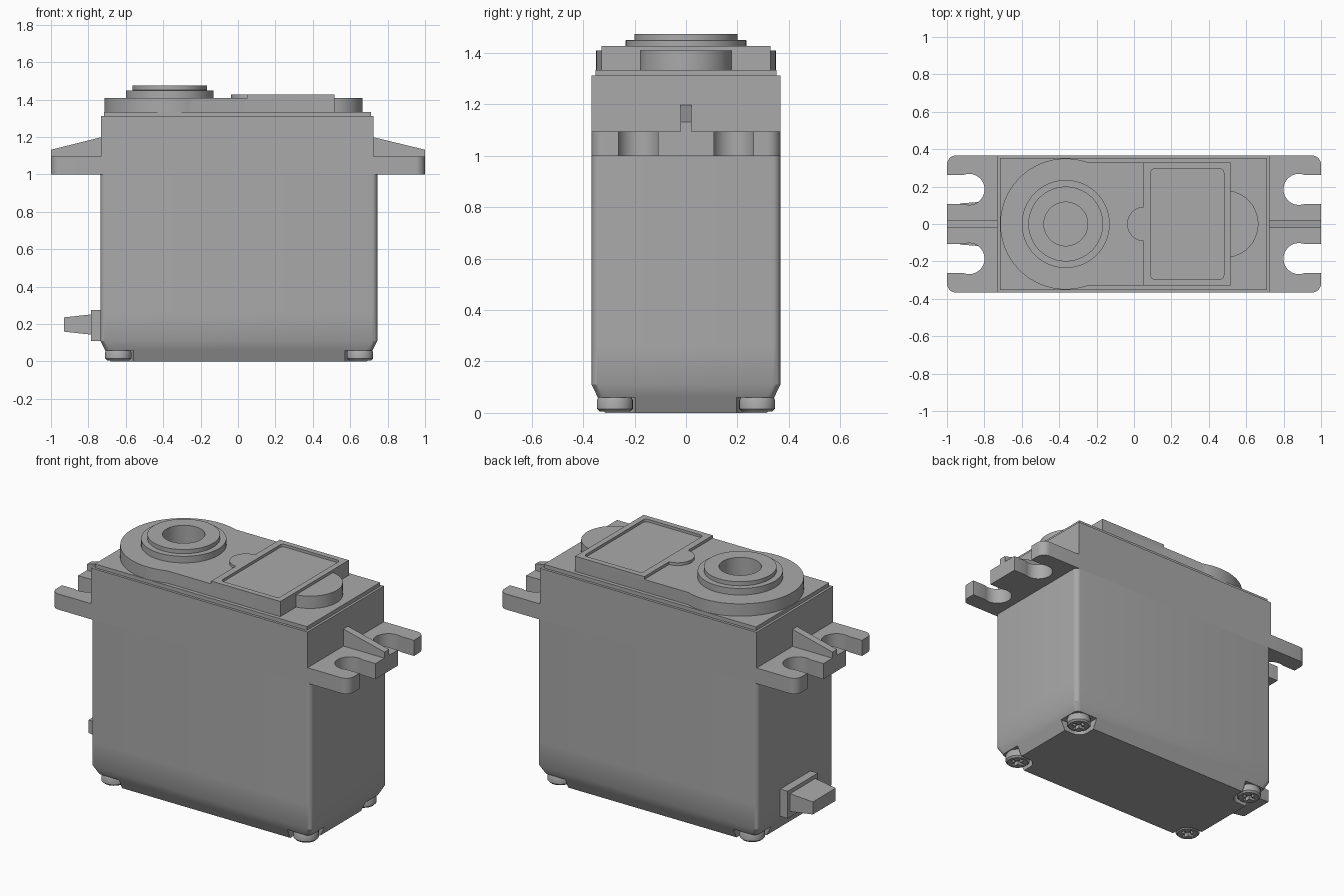
import bpy, bmesh
from math import cos, sin, pi, radians

if "Cube" in bpy.data.objects:
    bpy.data.objects.remove(bpy.data.objects["Cube"])

grey = bpy.data.materials.new("plain grey")
grey.use_nodes = True
grey.diffuse_color = (0.4, 0.4, 0.4, 1)
grey.node_tree.nodes["Principled BSDF"].inputs["Base Color"].default_value = (0.4, 0.4, 0.4, 1)


def arc(cx, cy, r, a0, a1, n=24):
    """Points along an arc, angles in degrees."""
    return [(cx + r * cos(radians(a0 + (a1 - a0) * i / n)),
             cy + r * sin(radians(a0 + (a1 - a0) * i / n))) for i in range(n + 1)]


def circle(cx, cy, r, n=64):
    return arc(cx, cy, r, 0, 360, n)[:-1]


def rect(x0, x1, y0, y1, r=0.0):
    """Rectangle outline, with rounded corners when r is given."""
    if not r:
        return [(x0, y0), (x1, y0), (x1, y1), (x0, y1)]
    pts = []
    for x, y, a in ((x1 - r, y1 - r, 0), (x0 + r, y1 - r, 90),
                    (x0 + r, y0 + r, 180), (x1 - r, y0 + r, 270)):
        pts += arc(x, y, r, a, a + 90, 6)
    return pts


def loft(name, *layers):
    """Solid through (outline, height) layers, capped at both ends."""
    bm = bmesh.new()
    rings = [[bm.verts.new((x, y, z)) for x, y in pts] for pts, z in layers]
    n = len(rings[0])
    for a, b in zip(rings, rings[1:]):
        for i in range(n):
            j = (i + 1) % n
            bm.faces.new((a[i], a[j], b[j], b[i]))
    bm.faces.new(rings[0][::-1])
    bm.faces.new(rings[-1])
    bmesh.ops.recalc_face_normals(bm, faces=bm.faces)
    mesh = bpy.data.meshes.new(name)
    bm.to_mesh(mesh)
    bm.free()
    mesh.materials.append(grey)
    ob = bpy.data.objects.new(name, mesh)
    bpy.context.collection.objects.link(ob)
    return ob


def prism(name, pts, z0, z1):
    return loft(name, (pts, z0), (pts, z1))


def cut(target, *cutters):
    """Subtract the cutters, bake the result and discard them."""
    for c in cutters:
        mod = target.modifiers.new("cut", 'BOOLEAN')
        mod.operation, mod.solver, mod.object = 'DIFFERENCE', 'EXACT', c
        c.hide_render = True
    deps = bpy.context.evaluated_depsgraph_get()
    baked = bpy.data.meshes.new_from_object(target.evaluated_get(deps))
    target.modifiers.clear()
    target.data = baked
    for c in cutters:
        bpy.data.objects.remove(c)


parts = []

# Middle case
parts.append(prism("middle_case", rect(-0.735, 0.745, -0.367, 0.367, 0.03), 0.26, 1.0))

# Bottom case with tapered foot and open corner pockets for the screws
foot = rect(-0.735, 0.745, -0.367, 0.367, 0.03)
base = loft("bottom_case", (rect(-0.68, 0.69, -0.315, 0.315, 0.03), 0), (foot, 0.11), (foot, 0.26))
screws = [(x, y) for x in (-0.64, 0.652) for y in (-0.277, 0.277)]
pockets = []
for x, y in screws:
    sx, sy = (1 if x > 0 else -1), (1 if y > 0 else -1)
    xs = sorted((x - sx * 0.08, x + sx * 0.3))
    ys = sorted((y - sy * 0.08, y + sy * 0.3))
    pockets.append(prism("pocket", rect(*xs, *ys, 0.06), -0.1, 0.06))
cut(base, *pockets)
parts.append(base)

# Corner screws with cross recesses
for x, y in screws:
    s = loft("case_screw", (circle(x, y, 0.06, 32), 0.006), (circle(x, y, 0.07, 32), 0.016),
             (circle(x, y, 0.07, 32), 0.05), (circle(x, y, 0.062, 32), 0.064))
    a, b = 0.042, 0.011
    cross = [(a, -b), (a, b), (b, b), (b, a), (-b, a), (-b, b),
             (-a, b), (-a, -b), (-b, -b), (-b, -a), (b, -a), (b, -b)]
    cut(s, prism("cross", [(x + u, y + v) for u, v in cross], -0.02, 0.03))
    parts.append(s)

# Top case and the lip above it
parts.append(prism("top_case", rect(-0.732, 0.725, -0.367, 0.367), 1.0, 1.312))
parts.append(prism("top_lip", rect(-0.717, 0.71, -0.352, 0.352), 1.312, 1.335))

# Mounting tabs with keyhole slots, and a sloping rib on each
for side, inner in ((1, 0.72), (-1, -0.727)):
    def slot(y):
        return [(1.0, y - 0.077)] + arc(0.882, y, 0.083, -68, -292, 28) + [(1.0, y + 0.077)]
    edge = arc(0.95, -0.317, 0.05, -90, 0, 8) + slot(-0.185) + slot(0.185) \
        + arc(0.95, 0.317, 0.05, 0, 90, 8)
    pts = [(inner, -0.367)] + [(side * x, y) for x, y in edge] + [(inner, 0.367)]
    parts.append(prism("mounting_tab", pts, 1.0, 1.095))
    rib = prism("tab_rib", rect(*sorted((inner, side)), -0.022, 0.022), 1.09, 1.2)
    for v in rib.data.vertices:
        if abs(v.co.x) > 0.99 and v.co.z > 1.1:
            v.co.z = 1.132
    parts.append(rib)

# Gear cover with a round end, and the half round bump at the other end
SHAFT = -0.365
cover = prism("gear_cover", arc(SHAFT, 0, 0.35, 70, 290, 64) + [(0.515, -0.329), (0.515, 0.329)],
              1.335, 1.41)
cut(cover, prism("hole", circle(SHAFT, 0, 0.117), 1.3, 1.6))
parts.append(cover)
parts.append(prism("end_bump", [(0.5, -0.18)] + arc(0.485, 0, 0.18, -85, 85, 40) + [(0.5, 0.18)],
                   1.335, 1.41))

# Stepped collar around the output shaft hole
collar = loft("shaft_collar", (circle(SHAFT, 0, 0.235), 1.405), (circle(SHAFT, 0, 0.235), 1.45),
              (circle(SHAFT, 0, 0.2), 1.4501), (circle(SHAFT, 0, 0.2), 1.475))
cut(collar, prism("hole", circle(SHAFT, 0, 0.117), 1.3, 1.6))
parts.append(collar)

# Raised plate with a shallow recess and a rounded tongue
plate = prism("label_plate", [(0.515, -0.329), (0.515, 0.329), (0.05, 0.329)]
              + arc(0.055, 0, 0.092, 93, 267) + [(0.05, -0.329)], 1.4, 1.427)
cut(plate, prism("recess", rect(0.09, 0.48, -0.295, 0.295, 0.02), 1.411, 1.5))
parts.append(plate)

# Cable grommet: flange and tapered boot
parts.append(prism("grommet_flange", rect(-0.785, -0.73, -0.145, 0.145), 0.11, 0.275))
boot = prism("cable_boot", rect(-0.93, -0.78, -0.122, 0.122), 0.143, 0.252)
for v in boot.data.vertices:
    if v.co.x < -0.9:
        v.co.y *= 0.9
        v.co.z = 0.198 + (v.co.z - 0.198) * 0.7
parts.append(boot)

# Smooth rounded sides, keep hard edges
bpy.ops.object.select_all(action='DESELECT')
for ob in parts:
    ob.select_set(True)
bpy.context.view_layer.objects.active = parts[0]
bpy.ops.object.shade_smooth_by_angle(angle=radians(30))
